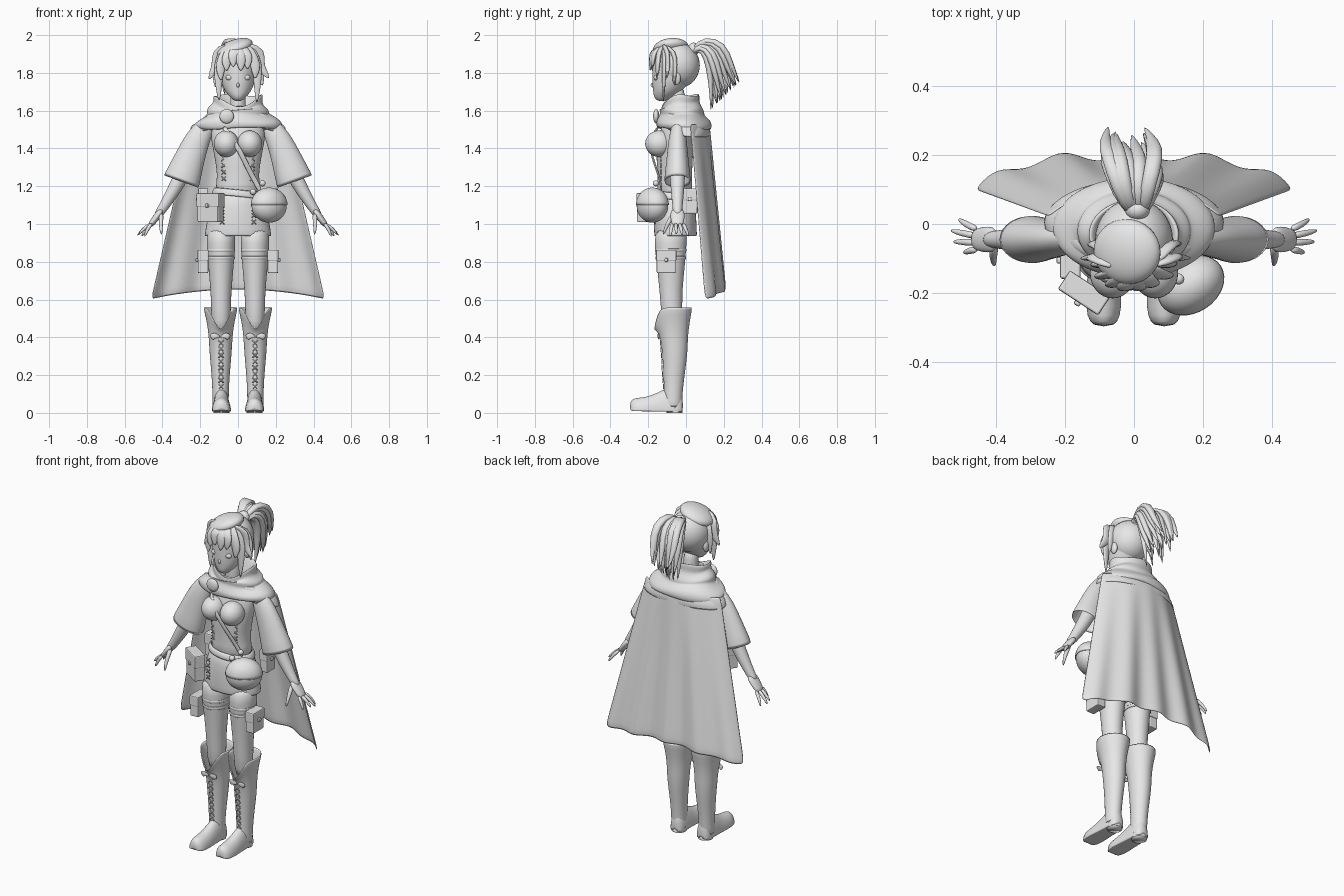
import bpy, bmesh, random
from math import sin, cos, pi, sqrt
from mathutils import Vector, Matrix, Euler

cube = bpy.data.objects.get("Cube")
if cube:
    bpy.data.objects.remove(cube)
random.seed(4)

grey = bpy.data.materials.new("plain grey")
grey.use_nodes = True
grey.diffuse_color = (0.8, 0.8, 0.8, 1)
grey.node_tree.nodes["Principled BSDF"].inputs["Base Color"].default_value = grey.diffuse_color


def finish(name, bm, mirror=False, solid=0, sub=0, smooth=True):
    """Turn a bmesh into a finished object with its modifiers."""
    bmesh.ops.recalc_face_normals(bm, faces=bm.faces[:])
    for face in bm.faces:
        face.smooth = smooth
    mesh = bpy.data.meshes.new(name)
    bm.to_mesh(mesh)
    bm.free()
    mesh.materials.append(grey)
    obj = bpy.data.objects.new(name, mesh)
    bpy.context.collection.objects.link(obj)
    if mirror:
        obj.modifiers.new("mirror", 'MIRROR').use_mirror_merge = False
    if solid:
        obj.modifiers.new("thickness", 'SOLIDIFY').thickness = solid
    if sub:
        mod = obj.modifiers.new("smoothing", 'SUBSURF')
        mod.levels = mod.render_levels = sub
    return obj


def loft(name, shells, cap=True, closed=True, mirror=False, solid=0, sub=1):
    """Skin each shell, which is a list of rings with equal point counts."""
    bm = bmesh.new()
    for rings in shells:
        rows = [[bm.verts.new(p) for p in ring] for ring in rings]
        n = len(rows[0])
        for low, high in zip(rows, rows[1:]):
            for i in range(n if closed else n - 1):
                j = (i + 1) % n
                bm.faces.new((low[i], low[j], high[j], high[i]))
        if cap and closed:
            bm.faces.new(rows[0])
            bm.faces.new(rows[-1])
    return finish(name, bm, mirror, solid, sub)


def oval(centre, a, b, n=20):
    return [centre + a * cos(2 * pi * i / n) + b * sin(2 * pi * i / n) for i in range(n)]


def upright(rows, x=0):
    """Level oval rings from rows of height, depth centre, half width, half depth."""
    return [oval(Vector((x, cy, z)), Vector((rx, 0, 0)), Vector((0, ry, 0))) for z, cy, rx, ry in rows]


def tube(points, radii, wide=(0, 1, 0), flat=1.0, n=10):
    """Tapered rings along a path; the radius along 'wide' is scaled by 'flat'."""
    pts = [Vector(p) for p in points]
    rings = []
    for i, (p, r) in enumerate(zip(pts, radii)):
        t = (pts[min(i + 1, len(pts) - 1)] - pts[max(i - 1, 0)]).normalized()
        b = Vector(wide)
        b = (b - t * b.dot(t)).normalized()
        rings.append(oval(p, t.cross(b) * r, b * r * flat, n))
    return rings


def front(p, cy, power):
    """How much a point faces the front, from nought to one."""
    d = Vector((p.x, p.y - cy))
    return max(0, -d.y / max(d.length, 0.001)) ** power


def ball(name, loc, size, rot=(0, 0, 0), mirror=False, upper=False):
    bm = bmesh.new()
    bmesh.ops.create_uvsphere(bm, u_segments=32, v_segments=18, radius=1)
    if upper:
        bmesh.ops.delete(bm, geom=[v for v in bm.verts if v.co.z < 0], context='VERTS')
    bm.transform(Matrix.LocRotScale(Vector(loc), Euler(rot), Vector(size)))
    return finish(name, bm, mirror, 0.006 if upper else 0)


def pouch(name, loc, size, yaw=0, mirror=False, out=(0, -1, 0)):
    """A rounded box with an overlapping flap and a stud on its outer side."""
    out = Vector(out)
    w, d, h = size
    lid = Vector((0, 0, h * 0.28))
    depth = d if out.y else w
    for part, offset, scale in (("", Vector(), size),
                                ("_flap", lid, (w * 1.08, d * 1.08, h * 0.5)),
                                ("_stud", out * depth * 0.55 + lid * 0.3, (0.02, 0.02, 0.02))):
        bm = bmesh.new()
        bmesh.ops.create_cube(bm, size=1)
        bm.transform(Matrix.Translation(loc) @ Matrix.Rotation(yaw, 4, 'Z')
                     @ Matrix.Translation(offset) @ Matrix.Diagonal((*scale, 1)))
        obj = finish(name + part, bm, mirror, smooth=False)
        bevel = obj.modifiers.new("soft edges", 'BEVEL')
        bevel.width, bevel.segments = 0.006, 2


# Head, neck and face
loft("head", [upright([(1.65, -.13, .02, .02), (1.67, -.12, .04, .05), (1.7, -.1, .07, .075),
                       (1.75, -.08, .09, .1), (1.8, -.06, .1, .12), (1.85, -.055, .105, .125),
                       (1.9, -.055, .095, .115), (1.95, -.055, .06, .08)])], sub=2)
loft("neck", [upright([(1.52, -.04, .05, .05), (1.62, -.045, .04, .042), (1.74, -.05, .042, .045)])])
ball("eye", (.045, -.157, 1.775), (.02, .014, .015), mirror=True)
ball("nose", (0, -.175, 1.735), (.008, .012, .012))
ball("mouth", (0, -.163, 1.7), (.016, .008, .004))
ball("ear", (.1, -.05, 1.77), (.015, .022, .035), mirror=True)

# Hair cap, fringe and side locks
ball("hair_cap", (0, -.045, 1.84), (.113, .118, .122))
tips = [(-.155, -.1, 1.765), (-.09, -.155, 1.76), (-.06, -.18, 1.81), (-.025, -.19, 1.83), (.015, -.19, 1.81),
        (.05, -.18, 1.82), (.09, -.155, 1.77), (.165, -.1, 1.77), (-.1, -.12, 1.65), (.1, -.12, 1.64),
        (.13, -.06, 1.73), (-.12, -.06, 1.72)]
locks = []
for x, y, z in tips:
    mid = Vector((max(-.11, min(.11, x * 1.05)), y * .96, max(z + .06, 1.84)))
    locks.append(tube([(x * .3, -.12, 1.945), (x * .75, y * .95, 1.91), mid,
                       mid.lerp(Vector((x, y, z)), .5), (x, y, z)],
                      [.012, .014, .013, .01, .002], wide=(1, .1, 0), flat=2.2))
loft("fringe_and_locks", locks)

# Ponytail that arches back and falls in strands
strands = []
for i in range(26):
    k = (i % 6) / 5
    s = random.uniform(-1, 1)
    j = random.uniform(-.02, .02)
    strands.append(tube([(.01 + .02 * s, .03, 1.92 - .02 * k), (.05 * s, .1 - .03 * k, 1.985 - .05 * k),
                         (.08 * s, .2 - .09 * k, 1.95 - .06 * k), (.085 * s - .01, .235 - .1 * k, 1.85 - .08 * k),
                         (.06 * s - .02, .28 - .13 * k + j, 1.74 - .13 * k + j)],
                        [.012, .018, .02, .017, .002], wide=(1, 0, 0), flat=1.2))
loft("ponytail", strands)
ball("hair_tie", (.01, .04, 1.925), (.035, .03, .035))
ball("beret", (-.02, -.08, 1.93), (.102, .095, .044), rot=(0.1, -.35, 0))

# Torso, corset and skirt
loft("torso", [upright([(1.6, -.04, .06, .05), (1.54, -.05, .13, .075), (1.48, -.05, .15, .09),
                        (1.4, -.06, .135, .1), (1.3, -.06, .115, .095), (1.22, -.06, .11, .09),
                        (1.12, -.06, .14, .1)])])
ball("bust", (.062, -.142, 1.425), (.066, .074, .07), mirror=True)
loft("skirt", [upright([(1.2, -.06, .115, .095), (1.1, -.06, .15, .11), (1, -.057, .17, .115),
                        (.935, -.055, .18, .115), (.934, -.055, .175, .11), (.96, -.055, .16, .1)])])
belt = upright([(1.185, -.06, .128, .105), (1.145, -.06, .145, .115)])
for ring in belt:
    for p in ring:
        p.z -= p.x * .1
loft("belt", [belt], cap=False, solid=.012, sub=1)
loft("chest_strap", [tube([(-.08, -.14, 1.52), (-.04, -.19, 1.46), (.01, -.19, 1.39), (.05, -.16, 1.3),
                           (.09, -.135, 1.23), (.12, -.13, 1.17)], [.014] * 6, flat=.4)])


def cross(x, y, z, s):
    """Two crossing laces."""
    return [tube([(x - s * d, y, z - s), (x + s * d, y, z + s)], [.003, .003], n=6) for d in (-1, 1)]


laces = []
for i in range(4):
    z = 1.24 + .035 * i
    laces += cross(.075, -.06 - .095 * sqrt(1 - .42), z, .012)
    laces += cross(.085, -.165, z - .23, .012)
for i in range(8):
    laces += cross(.09, -.12 - .002 * i, .14 + .033 * i, .013)
loft("laces", laces, mirror=True, sub=0)

# Cowl with folds, dipping at the throat
cowl = upright([(1.57, -.04, .07, .06), (1.65, -.035, .1, .08), (1.695, -.03, .13, .1), (1.665, -.03, .135, .103),
                (1.64, -.03, .128, .1), (1.61, -.025, .165, .118), (1.59, -.02, .168, .12), (1.58, -.02, .165, .118),
                (1.55, -.015, .22, .142), (1.52, -.01, .245, .15), (1.49, -.01, .23, .145), (1.5, -.01, .19, .12)])
for k, ring in enumerate(cowl):
    for i, p in enumerate(ring):
        p.z += .008 * sin(i * .95 + k)
        p.z += front(p, -.02, 2) * (-.06 if 1 <= k <= 4 else .02 if k > 8 else 0)
loft("cowl", [cowl], cap=False, sub=2)
ball("brooch", (-.06, -.158, 1.57), (.038, .016, .038))
mantle = upright([(1.56, -.01, .17, .11), (1.52, 0, .24, .13), (1.46, .005, .27, .128)])
for ring in mantle:
    for p in ring:
        p.z += .07 * front(p, 0, 1)
loft("shoulder_mantle", [mantle], cap=False, solid=.008)

# Cape hanging down the back in soft folds
rows = []
for r in range(13):
    v = r / 12
    row = []
    for c in range(41):
        u = c / 20 - 1
        y = .125 + .075 * v - .1 * abs(u) ** (2 + 2 * v) + .014 * v * cos(14 * u)
        row.append(Vector((u * (.25 + .215 * v), y, 1.53 * (1 - v) + v * (.65 - .05 * u * u))))
    rows.append(row)
loft("cape", [rows], closed=False, solid=.008)

# Sleeves, arms and hands
loft("sleeve", [tube([(.17, -.04, 1.52), (.215, -.045, 1.45), (.255, -.045, 1.35), (.302, -.045, 1.22)],
                     [.05, .068, .08, .102], flat=.72, n=20)], cap=False, mirror=True, solid=.008)
loft("arm", [tube([(.2, -.045, 1.46), (.29, -.045, 1.27), (.345, -.045, 1.17), (.4, -.045, 1.08), (.43, -.045, 1.04)],
                  [.045, .042, .036, .025, .024], n=16)], mirror=True)
loft("palm", [tube([(.4, -.045, 1.08), (.425, -.045, 1.045), (.455, -.045, 1.005), (.468, -.045, .99)],
                   [.018, .02, .017, .012], flat=2, n=14)], mirror=True)
fingers = [tube([(.405, -.06, 1.06), (.41, -.1, 1.0), (.405, -.122, .94)], [.015, .012, .005])]
for i in range(4):
    root = Vector((.455, -.016 - .019 * i, 1.005))
    tip = Vector((.5 + .035 * sin(i + .3), .015 - .033 * i, .932 + .006 * (i % 3)))
    fingers.append(tube([root, root.lerp(tip, .5) + Vector((.006, 0, .004)), tip], [.011, .0105, .005]))
loft("fingers", fingers, mirror=True)

# Legs, thigh straps and boots
loft("leg", [upright([(.99, -.075, .075, .085), (.9, -.083, .077, .087), (.8, -.08, .07, .077),
                      (.65, -.08, .056, .061), (.57, -.077, .053, .058), (.4, -.07, .05, .05)], x=.09)], mirror=True)
loft("thigh_straps", [upright([(z, -.081, r, r + .008), (z - .02, -.081, r - .001, r + .007)], x=.09)
                      for z, r in ((.87, .077), (.83, .075))], cap=False, mirror=True, solid=.006)
boot = upright([(.03, -.07, .044, .05), (.1, -.068, .043, .049), (.2, -.063, .048, .056), (.32, -.058, .06, .068),
                (.4, -.063, .063, .073), (.48, -.068, .073, .088), (.56, -.068, .094, .104)], x=.092)
for k, ring in enumerate(boot[-2:]):
    for p in ring:
        p.z -= front(p - Vector((.092, 0, 0)), -.068, 8) * (.05 + .08 * k)
loft("boot_shaft", [boot], cap=False, mirror=True, solid=.008)
foot = []
for y, w, h in [(-.015, .03, .08), (-.04, .043, .12), (-.1, .046, .125), (-.15, .047, .095),
                (-.21, .053, .072), (-.27, .05, .068), (-.298, .03, .055)]:
    ring = oval(Vector((.088, y, .012)), Vector((w, 0, 0)), Vector((0, 0, h)))
    for p in ring:
        p.z = max(p.z, .004 - y * .02)
    foot.append(ring)
loft("boot_foot", [foot], mirror=True)
loft("boot_heel", [upright([(0, -.06, .042, .042), (.001, -.06, .042, .042), (.03, -.06, .042, .042)], x=.088)],
     mirror=True, sub=0)
loft("boot_bow", [tube([(.094, -.14, .4), (.094 + .03 * d, -.15, .415), (.094 + .05 * d, -.14, .395)],
                       [.006, .018, .02], flat=.25) for d in (-1, 1)], mirror=True)

# Pouches and the round bag
pouch("belt_pouch", (-.145, -.2, 1.085), (.13, .06, .15), yaw=-.58)
pouch("hip_pouch", (.185, .02, 1.12), (.05, .08, .13), mirror=True, out=(1, 0, 0))
pouch("thigh_pouch", (.185, -.105, .8), (.055, .1, .12), mirror=True, out=(1, 0, 0))
ball("round_bag", (.165, -.178, 1.095), (.1, .075, .088), rot=(0, 0, .58))
ball("round_bag_flap", (.165, -.178, 1.1), (.104, .08, .093), rot=(0, 0, .58), upper=True)
for x, y, z in ((.085, -.18, 1.1), (.08, -.17, 1.17), (.13, -.16, 1.215)):
    ball("bag_toggle", (x, y, z), (.016, .016, .016))
